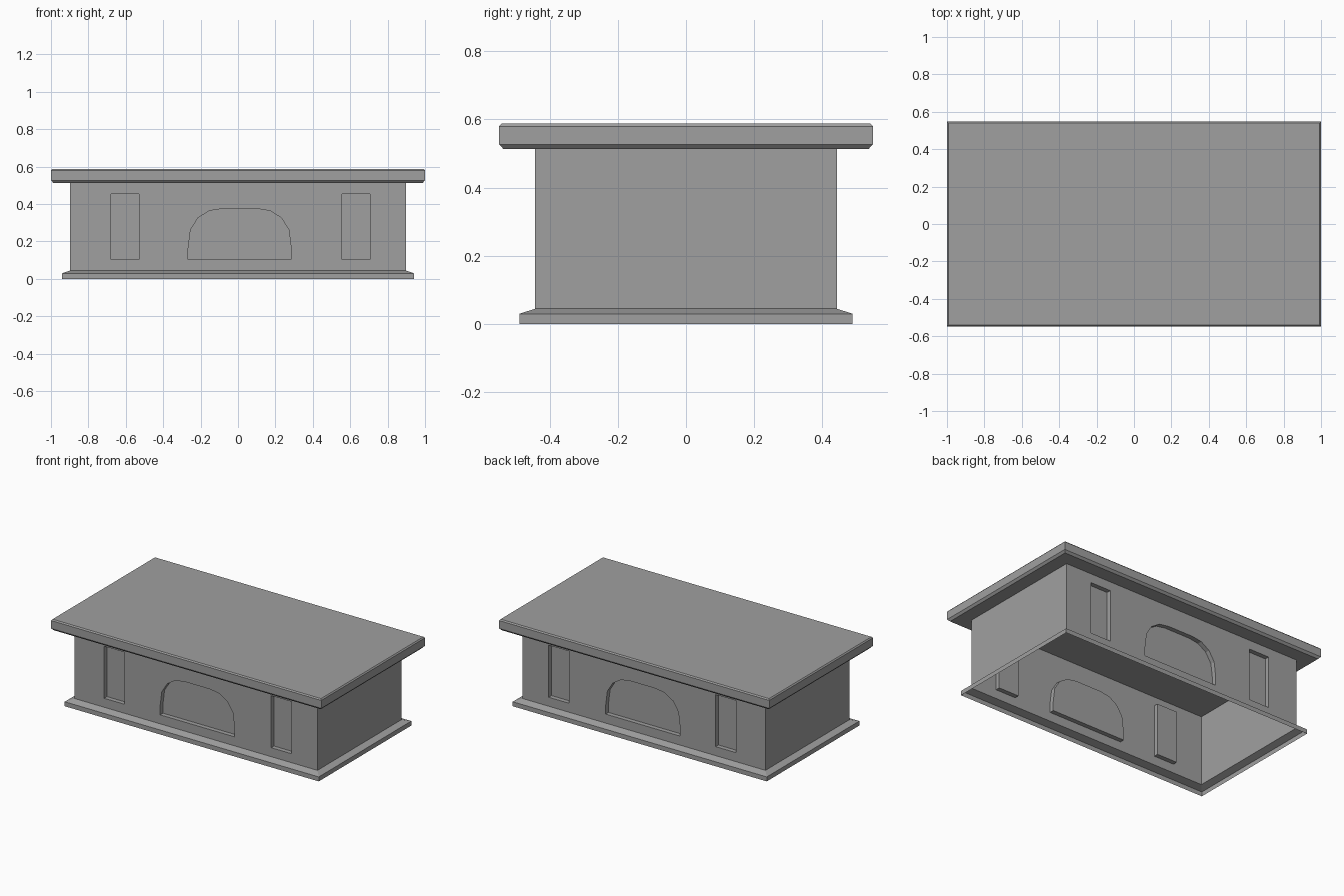
import bpy, bmesh

if "Cube" in bpy.data.objects:
    bpy.data.objects.remove(bpy.data.objects["Cube"])

# one plain stone colour
stone = bpy.data.materials.new("grey stone")
stone.diffuse_color = (0.35, 0.35, 0.35, 1)
stone.use_nodes = True
stone.node_tree.nodes["Principled BSDF"].inputs["Base Color"].default_value = stone.diffuse_color


def finish(bm, name):
    me = bpy.data.meshes.new(name)
    bm.to_mesh(me)
    bm.free()
    me.materials.append(stone)
    ob = bpy.data.objects.new(name, me)
    bpy.context.collection.objects.link(ob)
    return ob


def loft(name, rings, cap=False):
    """Stack of rectangles (half x, half y, z) joined by side faces."""
    bm = bmesh.new()
    loops = [[bm.verts.new((sx * x, sy * y, z))
              for sx, sy in ((-1, -1), (1, -1), (1, 1), (-1, 1))]
             for x, y, z in rings]
    for a, b in zip(loops, loops[1:]):
        for i in range(4):
            j = (i + 1) % 4
            bm.faces.new((a[i], a[j], b[j], b[i]))
    if cap:
        bm.faces.new(loops[0][::-1])
        bm.faces.new(loops[-1])
    return finish(bm, name)


# overall sizes
WX, WY, Z0, Z1 = 0.898, 0.443, 0.045, 0.513
DEPTH = 0.03

# recess outlines in the (x, z) plane
half_arch = [(0.275, 0.105), (0.275, 0.166), (0.263, 0.262),
             (0.223, 0.326), (0.163, 0.364), (0.094, 0.375)]
arch = ([(0.009 + x, z) for x, z in half_arch]
        + [(0.009 - x, z) for x, z in reversed(half_arch)])


def rect(x0, x1, z0, z1):
    return [(x0, z0), (x1, z0), (x1, z1), (x0, z1)]


recesses = [arch, rect(-0.68, -0.53, 0.105, 0.453), rect(0.556, 0.706, 0.105, 0.453)]

# walls: a thin open shell, front and back pierced by shallow recesses
bm = bmesh.new()
for s in (-1, 1):
    edges = []
    for k, outline in enumerate([rect(-WX, WX, Z0, Z1)] + recesses):
        rim = [bm.verts.new((x, s * WY, z)) for x, z in outline]
        n = len(rim)
        edges += [bm.edges.new((rim[i], rim[(i + 1) % n])) for i in range(n)]
        if k:
            back = [bm.verts.new((x, s * (WY - DEPTH), z)) for x, z in outline]
            for i in range(n):
                j = (i + 1) % n
                bm.faces.new((rim[i], rim[j], back[j], back[i]))
            bm.faces.new(back)
    bmesh.ops.triangle_fill(bm, use_beauty=True, edges=edges, normal=(0, s, 0))
for s in (-1, 1):
    bm.faces.new([bm.verts.new((s * WX, y, z)) for y, z in rect(-WY, WY, Z0, Z1)])
bmesh.ops.remove_doubles(bm, verts=bm.verts[:], dist=0.0005)
bmesh.ops.recalc_face_normals(bm, faces=bm.faces[:])
bm.normal_update()
# make sure the shell faces outward
if sum(f.normal.x * f.calc_center_median().x for f in bm.faces
       if abs(f.calc_center_median().x) > WX - 0.001) < 0:
    bmesh.ops.reverse_faces(bm, faces=bm.faces[:])
finish(bm, "walls")

# plinth skirt, open underneath
loft("plinth", [(0.94, 0.489, 0), (0.94, 0.489, 0.03), (WX, WY, Z0)])

# overhanging top slab with bevelled edges
loft("top_slab", [(0.987, 0.535, Z1), (1.0, 0.548, 0.527),
                  (1.0, 0.548, 0.58), (0.993, 0.541, 0.588)], cap=True)
